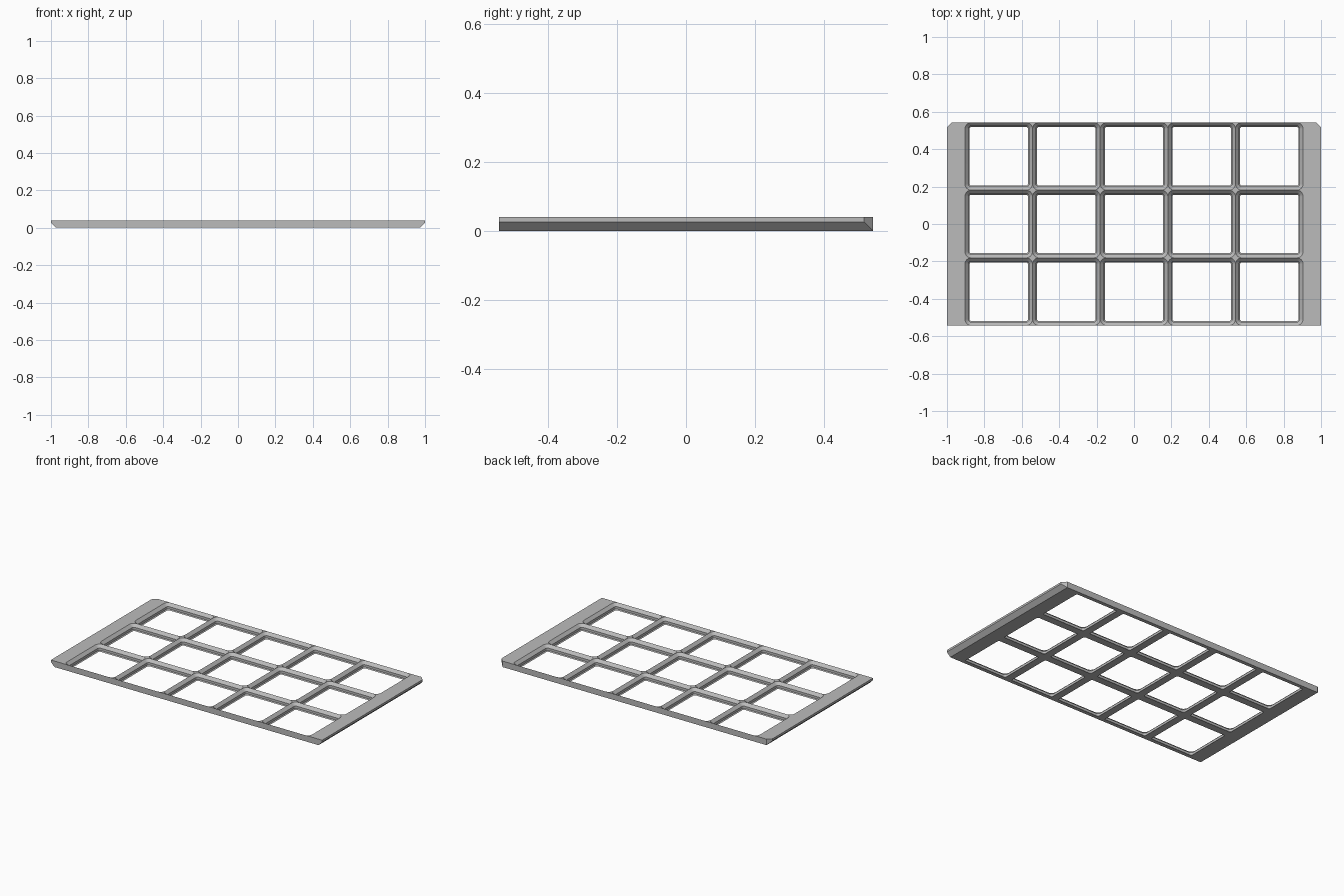
import bpy, bmesh, math
from mathutils import Vector

old = bpy.data.objects.get("Cube")
if old:
    bpy.data.objects.remove(old, do_unlink=True)

COLS, ROWS = 5, 3
PITCH = 0.3617
HALF = PITCH / 2
TOP = 0.04
GRID_X, GRID_Y = COLS * HALF, ROWS * HALF
CHAMFER = 0.0265
ARC_STEPS = 8

# Socket profile from bottom to top: height, half width, corner radius
PROFILE = [(0, HALF - 0.0245, 0.0099), (0.006, HALF - 0.0185, 0.0159),
           (0.0215, HALF - 0.0185, 0.0159), (TOP, HALF, 0.0344)]
CORNERS = [(1, 1), (-1, 1), (-1, -1), (1, -1)]

grey = bpy.data.materials.new("plain grey")
grey.use_nodes = True
grey.diffuse_color = (0.5, 0.5, 0.5, 1)
grey.node_tree.nodes["Principled BSDF"].inputs["Base Color"].default_value = grey.diffuse_color


def finish(name, bm):
    bmesh.ops.remove_doubles(bm, verts=bm.verts, dist=0.00005)
    mesh = bpy.data.meshes.new(name)
    bm.to_mesh(mesh)
    bm.free()
    mesh.materials.append(grey)
    obj = bpy.data.objects.new(name, mesh)
    bpy.context.collection.objects.link(obj)
    bpy.ops.object.select_all(action='DESELECT')
    bpy.context.view_layer.objects.active = obj
    obj.select_set(True)
    bpy.ops.object.shade_smooth_by_angle(angle=math.radians(30))
    return obj


def rounded_ring(bm, cx, cy, z, half, radius):
    """Four corner arcs, running counter-clockwise."""
    arcs = []
    for k, (sx, sy) in enumerate(CORNERS):
        arc = []
        for i in range(ARC_STEPS + 1):
            a = (k + i / ARC_STEPS) * math.pi / 2
            arc.append(bm.verts.new((cx + sx * (half - radius) + radius * math.cos(a),
                                     cy + sy * (half - radius) + radius * math.sin(a), z)))
        arcs.append(arc)
    return arcs


def add_cell(bm, cx, cy):
    rings = [rounded_ring(bm, cx, cy, *p) for p in PROFILE]
    low, high = ([bm.verts.new((cx + sx * HALF, cy + sy * HALF, z)) for sx, sy in CORNERS]
                 for z in (0, TOP))
    # Stepped socket walls
    for ring_a, ring_b in zip(rings, rings[1:]):
        a, b = sum(ring_a, []), sum(ring_b, [])
        for i in range(len(a)):
            j = (i + 1) % len(a)
            bm.faces.new((a[j], a[i], b[i], b[j]))
    # Underside frame and the small flats left at the top corners
    for k in range(4):
        n = (k + 1) % 4
        bm.faces.new([high[k]] + rings[-1][k][::-1])
        bm.faces.new([low[k]] + rings[0][k])
        bm.faces.new((low[k], rings[0][k][-1], rings[0][n][0], low[n]))
    # Outer wall on the back and front rows
    for side, (i, j) in ((1, (0, 1)), (-1, (2, 3))):
        if abs(cy + side * HALF) > GRID_Y - 0.01:
            bm.faces.new((low[i], low[j], high[j], high[i]))


# Grid of sockets
bm = bmesh.new()
for col in range(COLS):
    for row in range(ROWS):
        add_cell(bm, (col - (COLS - 1) / 2) * PITCH, (row - (ROWS - 1) / 2) * PITCH)
finish("socket_grid", bm)

# Solid end margins: undercut outer edge, clipped back corner
for side, name in ((1, "left_end_margin"), (-1, "right_end_margin")):
    bm = bmesh.new()
    inset = 1 - CHAMFER
    points = [(GRID_X, y, z) for y in (-GRID_Y, GRID_Y) for z in (0, TOP)]
    points += [(inset, -GRID_Y, 0), (1, -GRID_Y, CHAMFER), (1, -GRID_Y, TOP)]
    points += [(inset, GRID_Y, 0), (inset, GRID_Y, TOP)]
    points += [(1, GRID_Y - CHAMFER, CHAMFER), (1, GRID_Y - CHAMFER, TOP)]
    for x, y, z in points:
        bm.verts.new(Vector((side * x, y, z)))
    bmesh.ops.convex_hull(bm, input=bm.verts)
    bmesh.ops.recalc_face_normals(bm, faces=bm.faces)
    bmesh.ops.dissolve_limit(bm, angle_limit=0.01, verts=bm.verts, edges=bm.edges)
    # Drop the hidden face against the grid
    inner = [f for f in bm.faces if all(abs(v.co.x) < GRID_X + 0.001 for v in f.verts)]
    bmesh.ops.delete(bm, geom=inner, context='FACES')
    finish(name, bm)
